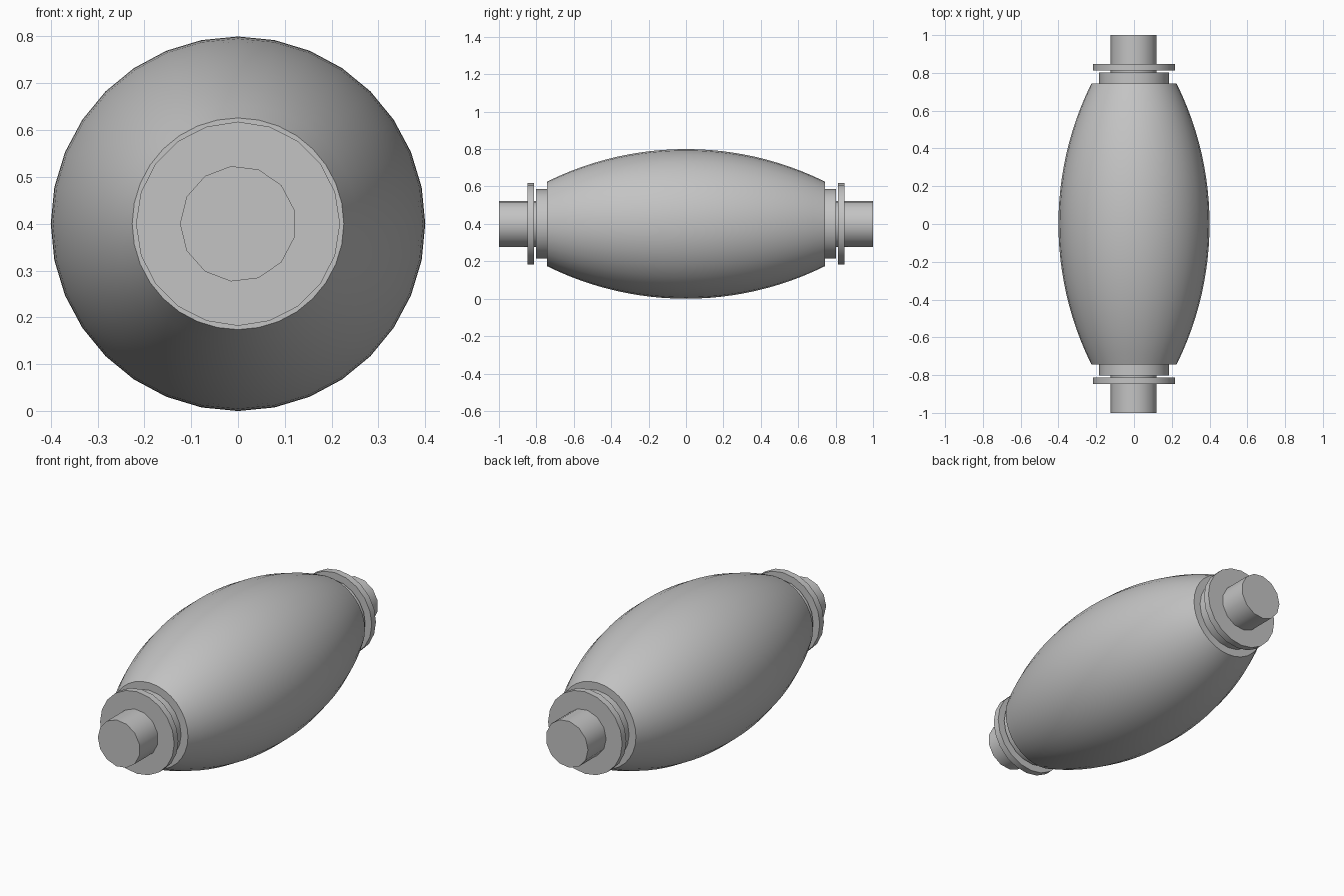
import bpy
import bmesh
import math

if "Cube" in bpy.data.objects:
    bpy.data.objects.remove(bpy.data.objects["Cube"], do_unlink=True)

AXIS_Z = 0.4

grey = bpy.data.materials.new("plain_grey")
grey.use_nodes = True
COLOUR = (0.55, 0.55, 0.55, 1)
grey.diffuse_color = COLOUR
grey.node_tree.nodes["Principled BSDF"].inputs["Base Color"].default_value = COLOUR


def lathe(name, profile, sides, phase=0.0):
    """Spin (y, radius) points round the long axis and cap both ends."""
    bm = bmesh.new()
    rings = []
    for y, r in profile:
        angles = [phase + math.tau * i / sides for i in range(sides)]
        rings.append([bm.verts.new((r * math.cos(a), y, AXIS_Z + r * math.sin(a)))
                      for a in angles])
    for a, b in zip(rings, rings[1:]):
        for i in range(sides):
            j = (i + 1) % sides
            bm.faces.new((a[i], a[j], b[j], b[i]))
    bm.faces.new(rings[0])
    bm.faces.new(rings[-1])
    bmesh.ops.recalc_face_normals(bm, faces=bm.faces)
    mesh = bpy.data.meshes.new(name)
    bm.to_mesh(mesh)
    bm.free()
    mesh.materials.append(grey)
    obj = bpy.data.objects.new(name, mesh)
    bpy.context.collection.objects.link(obj)
    bpy.ops.object.select_all(action="DESELECT")
    obj.select_set(True)
    bpy.context.view_layer.objects.active = obj
    bpy.ops.object.shade_smooth_by_angle(angle=math.radians(32))
    return obj


# Bulging barrel with a circular-arc outline
HALF, BULGE, END = 0.743, 0.4, 0.226
sag = BULGE - END
arc = (HALF ** 2 + sag ** 2) / (2 * sag)
outline = []
for i in range(25):
    y = HALF * (i / 12 - 1)
    outline.append((y, BULGE - arc + math.sqrt(arc ** 2 - y ** 2)))
lathe("barrel_body", outline, 32)

# Collar, flange and stub shaft at each end
for label, s in (("front", -1), ("back", 1)):
    lathe(label + "_collar", [(s * 0.735, 0.186), (s * 0.803, 0.186)], 20)
    lathe(label + "_flange", [(s * 0.812, 0.218), (s * 0.847, 0.218)], 20)
    lathe(label + "_shaft", [(s * 0.73, 0.124), (s * 1.0, 0.124)], 13, math.pi / 13)
